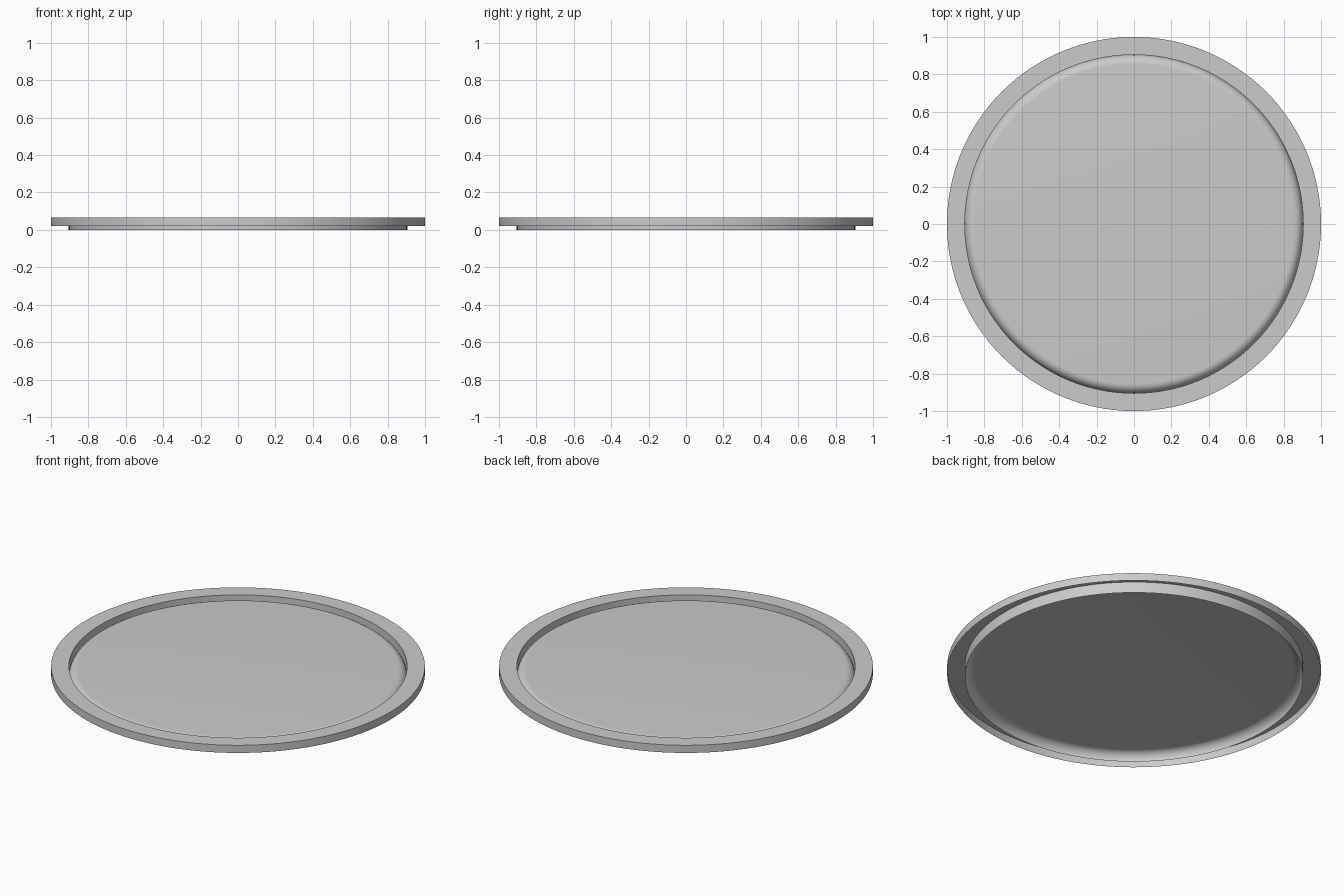
import bpy, bmesh
from math import cos, sin, pi, radians

if "Cube" in bpy.data.objects:
    bpy.data.objects.remove(bpy.data.objects["Cube"])

SEGMENTS = 128


def lathe(name, profile, cap=False):
    """Revolve (radius, z) points around z; optionally fill the last ring."""
    bm = bmesh.new()
    rings = []
    for r, z in profile:
        rings.append([bm.verts.new((r * cos(2 * pi * i / SEGMENTS),
                                    r * sin(2 * pi * i / SEGMENTS), z))
                      for i in range(SEGMENTS)])
    for a, b in zip(rings, rings[1:]):
        for i in range(SEGMENTS):
            j = (i + 1) % SEGMENTS
            bm.faces.new((a[i], a[j], b[j], b[i]))
    if cap:
        bm.faces.new(rings[-1])
    mesh = bpy.data.meshes.new(name)
    bm.to_mesh(mesh)
    bm.free()
    obj = bpy.data.objects.new(name, mesh)
    bpy.context.collection.objects.link(obj)
    bpy.ops.object.select_all(action='DESELECT')
    obj.select_set(True)
    bpy.context.view_layer.objects.active = obj
    bpy.ops.object.shade_smooth_by_angle(angle=radians(30))
    return obj


INNER = 0.905   # radius of the inner collar
ROUND = 0.05    # radius of the rounded edge of the membrane

# Thin hoop, open underneath: outer band, flat top, inner collar
lathe("rim", [(1.0, 0.02), (1.0, 0.065), (INNER, 0.065), (INNER, 0.0)])

# Flat raised membrane whose edge rolls down to the bottom of the collar
edge = [(INNER - ROUND + ROUND * cos(t * pi / 20), ROUND * sin(t * pi / 20))
        for t in range(11)]
lathe("membrane", edge, cap=True)
